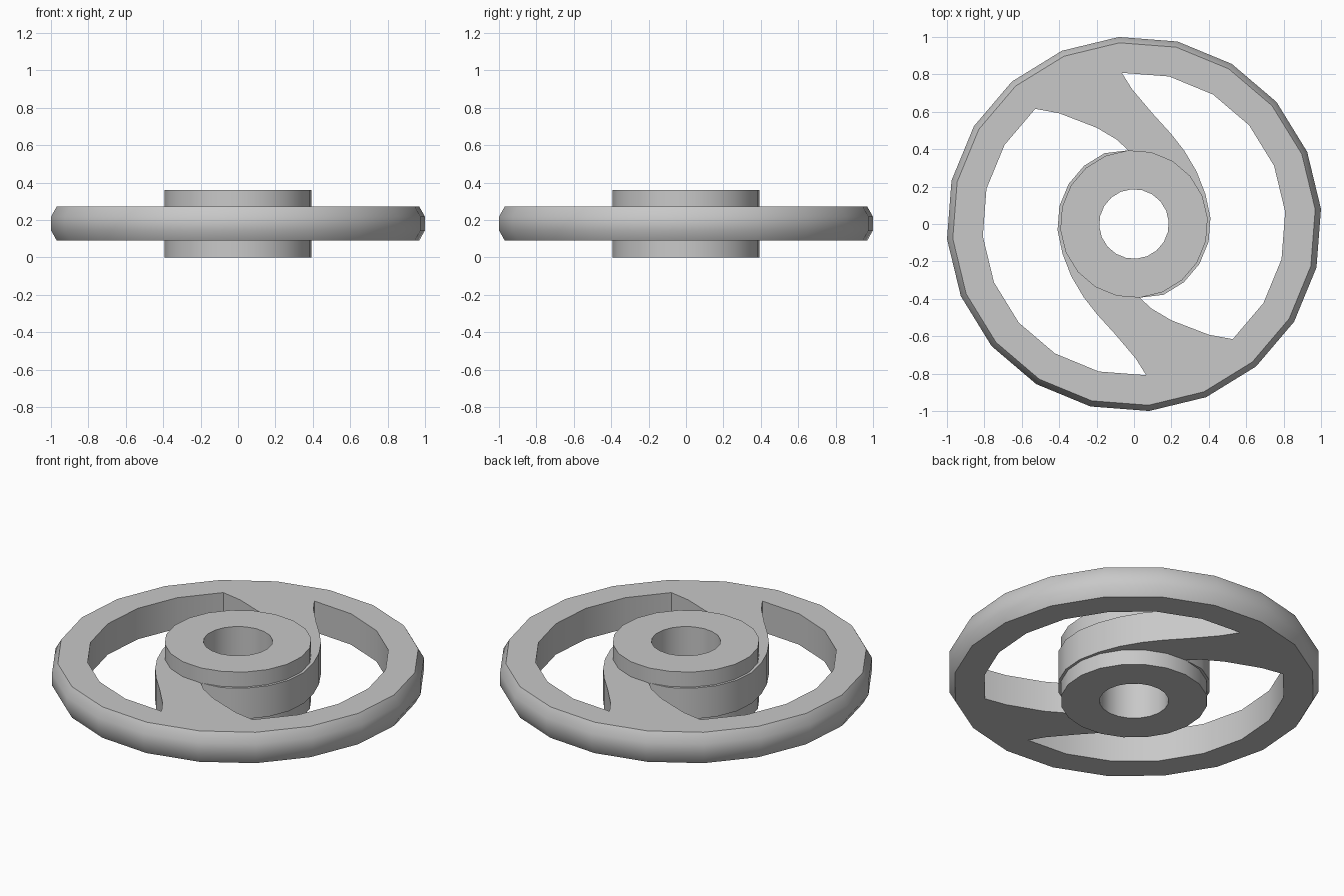
import bpy
import bmesh
from math import cos, sin, radians

SIDES = 20
TURN = 4.6  # the polygon's corners are turned slightly off the axes
Z_LOW, Z_HIGH, HUB_TOP = 0.09, 0.273, 0.362

cube = bpy.data.objects.get("Cube")
if cube:
    bpy.data.objects.remove(cube, do_unlink=True)

grey = bpy.data.materials.new("plain grey")
grey.use_nodes = True
colour = (0.58, 0.58, 0.58, 1)
grey.diffuse_color = colour
grey.node_tree.nodes["Principled BSDF"].inputs["Base Color"].default_value = colour


def corner(radius, step):
    a = radians(TURN + step * 360 / SIDES)
    return (radius * cos(a), radius * sin(a))


def circle(radius):
    return [corner(radius, i) for i in range(SIDES)]


def ring(bm, points, z):
    return [bm.verts.new((x, y, z)) for x, y in points]


def wall(bm, a, b):
    n = len(a)
    for i in range(n):
        j = (i + 1) % n
        bm.faces.new((a[i], a[j], b[j], b[i]))


def cap(bm, loops):
    # fill a flat face that may have holes
    edges = []
    for loop in loops:
        for i, v in enumerate(loop):
            w = loop[(i + 1) % len(loop)]
            edges.append(bm.edges.get((v, w)) or bm.edges.new((v, w)))
    bmesh.ops.triangle_fill(bm, edges=edges, use_beauty=True, normal=(0, 0, 1))


def finish(bm, name):
    bmesh.ops.recalc_face_normals(bm, faces=bm.faces)
    mesh = bpy.data.meshes.new(name)
    bm.to_mesh(mesh)
    bm.free()
    mesh.materials.append(grey)
    obj = bpy.data.objects.new(name, mesh)
    bpy.context.collection.objects.link(obj)
    bpy.ops.object.select_all(action="DESELECT")
    obj.select_set(True)
    bpy.context.view_layer.objects.active = obj
    bpy.ops.object.shade_smooth_by_angle(angle=radians(35))


# Window between the two arms: rim side, concave arm edge, hub side, swept arm edge
window = [corner(0.811, i) for i in range(5, -4, -1)]
window += [(0.40, -0.592), (0.20, -0.515), (0.09, -0.45), corner(0.395, -5)]
window += [corner(0.41, i) for i in range(-4, 1)]
window += [(0.382, 0.16), (0.335, 0.28), (0.27, 0.39), (0.20, 0.48), (0.10, 0.59), (-0.01, 0.72)]
other_window = [(-x, -y) for x, y in window]

# Rim and arms in one solid plate
bm = bmesh.new()
profile = [(0.972, Z_LOW), (1.003, 0.145), (1.003, 0.218), (0.972, Z_HIGH)]
outer = [ring(bm, circle(r), z) for r, z in profile]
for a, b in zip(outer, outer[1:]):
    wall(bm, a, b)
low, high = [outer[0]], [outer[-1]]
for points in (window, other_window, circle(0.3)):
    low.append(ring(bm, points, Z_LOW))
    high.append(ring(bm, points, Z_HIGH))
    wall(bm, low[-1], high[-1])
cap(bm, low)
cap(bm, high)
finish(bm, "rim_and_arms")

# Hub with its bore
bm = bmesh.new()
section = [(0.395, 0), (0.395, HUB_TOP), (0.186, HUB_TOP), (0.186, 0)]
rings = [ring(bm, circle(r), z) for r, z in section]
for i in range(4):
    wall(bm, rings[i], rings[(i + 1) % 4])
finish(bm, "hub")
